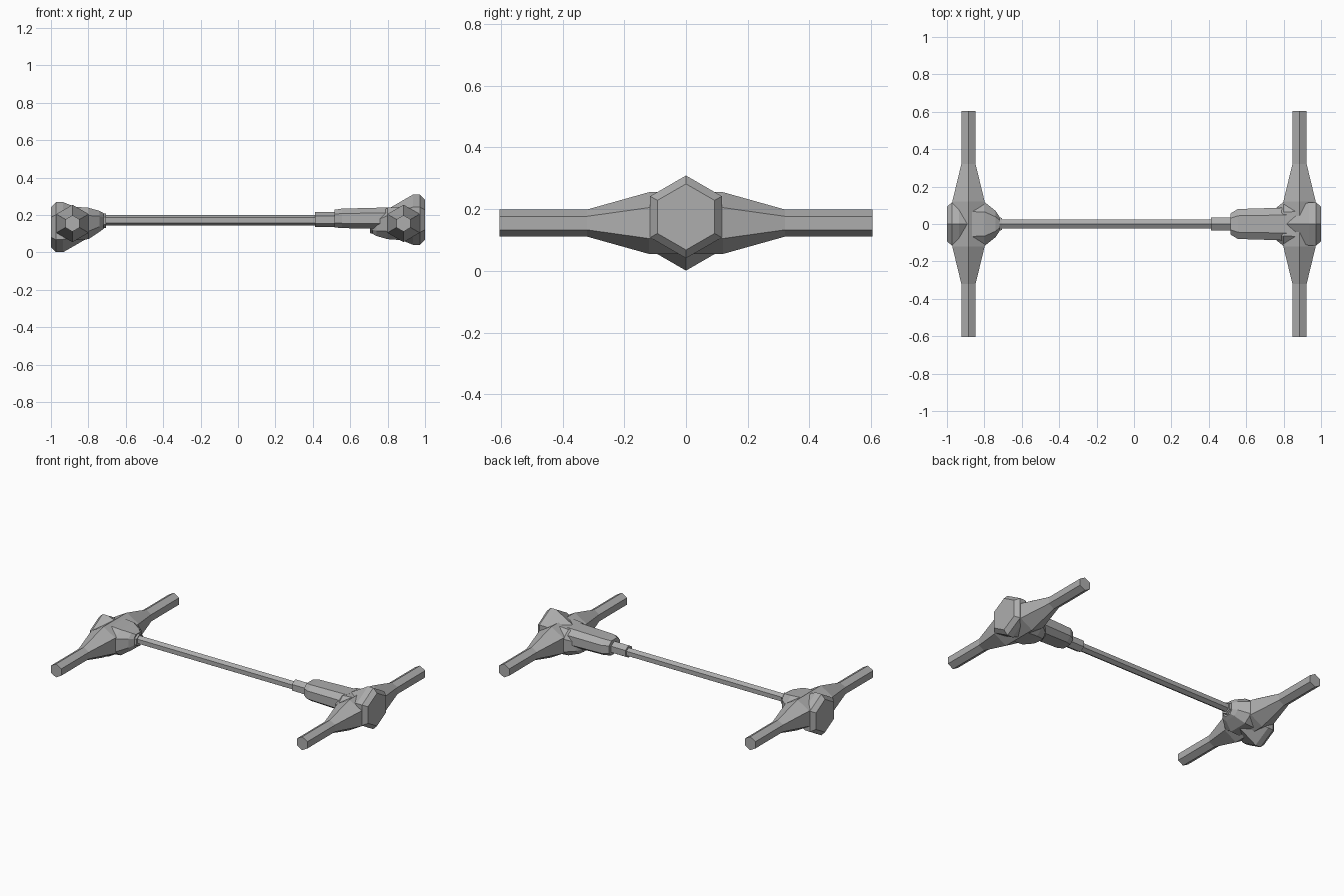
import bpy, bmesh, math
from mathutils import Matrix, Vector

if "Cube" in bpy.data.objects:
    bpy.data.objects.remove(bpy.data.objects["Cube"])

# Single grey metal
metal = bpy.data.materials.new("grey_metal")
metal.use_nodes = True
GREY = (0.42, 0.42, 0.42, 1)
metal.diffuse_color = GREY
metal.node_tree.nodes["Principled BSDF"].inputs["Base Color"].default_value = GREY

HEX = [(math.sin(i * math.pi / 3), math.cos(i * math.pi / 3)) for i in range(6)]
OCT = [(1, .5), (.55, 1), (-.55, 1), (-1, .5), (-1, -.5), (-.55, -1), (.55, -1), (1, -.5)]


def loft(name, section, stations, matrix=Matrix(), along_y=False):
    """Skin a section through stations of (position, half width, half height, centre height)."""
    bm = bmesh.new()
    rings = []
    for pos, w, h, cz in stations:
        ring = []
        for u, v in section:
            p = (u * w, pos, cz + v * h) if along_y else (pos, u * w, cz + v * h)
            ring.append(bm.verts.new(matrix @ Vector(p)))
        rings.append(ring)
    n = len(section)
    for a, b in zip(rings, rings[1:]):
        for i in range(n):
            j = (i + 1) % n
            bm.faces.new((a[i], a[j], b[j], b[i]))
    bm.faces.new(rings[0])
    bm.faces.new(rings[-1])
    bmesh.ops.recalc_face_normals(bm, faces=bm.faces)
    mesh = bpy.data.meshes.new(name)
    bm.to_mesh(mesh)
    bm.free()
    mesh.materials.append(metal)
    obj = bpy.data.objects.new(name, mesh)
    bpy.context.collection.objects.link(obj)
    return obj


def tube(stations):
    return [(p, r, r, c) for p, r, c in stations]


# Each axle: the second one is the first turned half way round its own length
AXLES = {
    "right": Matrix.Translation((-.885, 0, .155)),
    "left": Matrix.Translation((.885, 0, .155)) @ Matrix.Rotation(math.pi, 4, 'Y'),
}
for side, m in AXLES.items():
    # Tapered axle housing with slim tube ends
    loft(side + "_axle_housing", HEX,
         tube([(-.605, .044, 0), (-.32, .044, 0), (-.12, .1, 0),
               (.12, .1, 0), (.32, .044, 0), (.605, .044, 0)]), m, True)
    # Bulging differential cover on the outer side
    loft(side + "_differential_cover", HEX,
         tube([(-.115, .107, -.02), (-.088, .134, -.02), (-.05, .134, -.02),
               (.07, .075, -.01)]), m)
    # Pinion nose on the inner side
    loft(side + "_pinion_nose", OCT,
         [(0, .12, .09, 0), (.085, .118, .084, 0),
          (.145, .07, .056, .011), (.165, .04, .043, .013)], m)
    loft(side + "_pinion_flange", HEX,
         tube([(.155, .042, .014), (.178, .038, .014)]), m)

# Transfer case, its output collar and the long shaft
loft("transfer_case", OCT,
     [(.515, .056, .047, .181), (.555, .08, .052, .182), (.82, .088, .058, .183)])
loft("output_collar", HEX, tube([(.412, .04, .175), (.53, .04, .175)]))
loft("drive_shaft", HEX, tube([(-.72, .028, .172), (.43, .028, .172)]))
